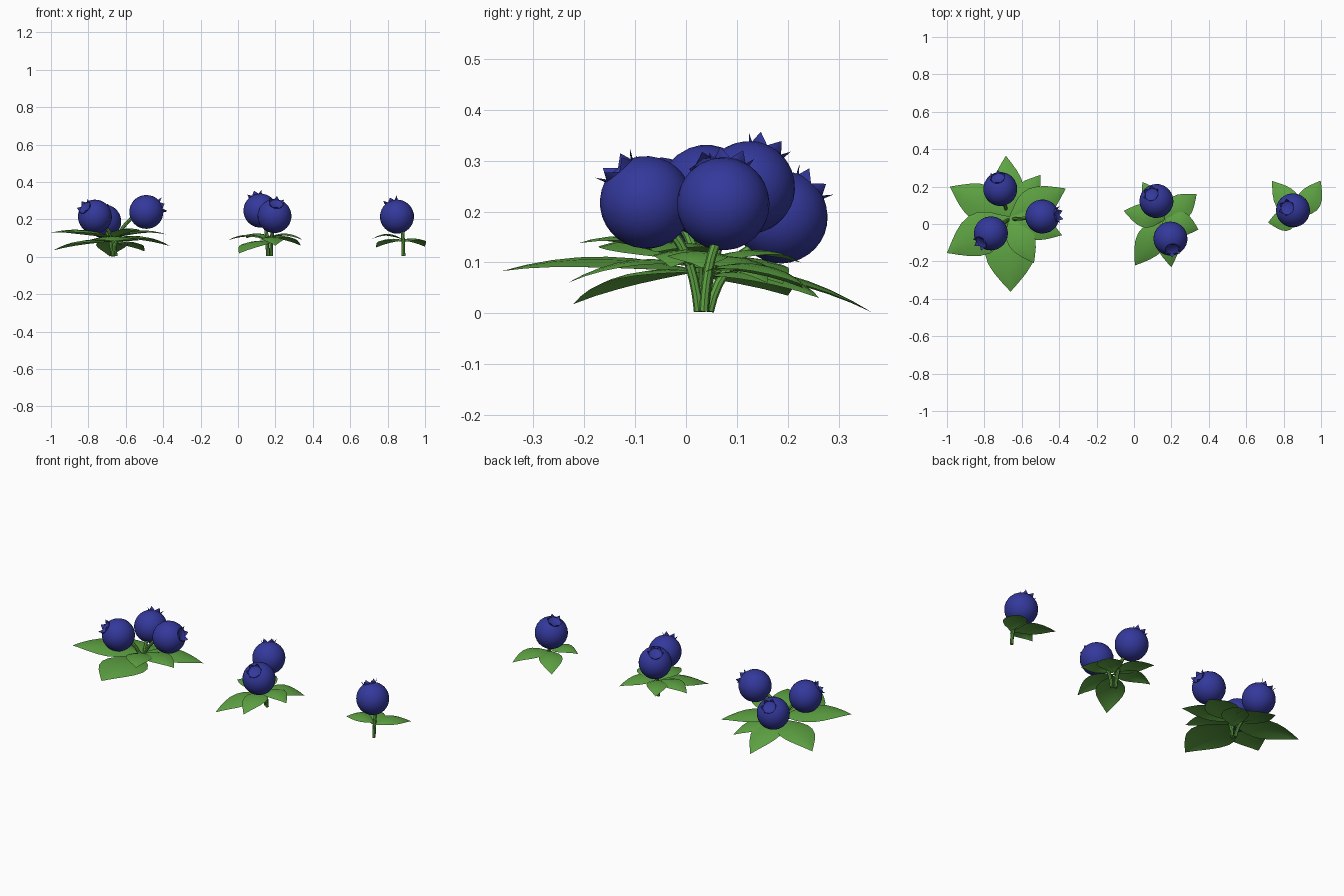
import bpy, bmesh, math
from mathutils import Vector

if "Cube" in bpy.data.objects:
    bpy.data.objects.remove(bpy.data.objects["Cube"])


def material(name, rgb):
    m = bpy.data.materials.new(name)
    m.diffuse_color = (*rgb, 1)
    m.use_nodes = True
    m.node_tree.nodes["Principled BSDF"].inputs["Base Color"].default_value = m.diffuse_color
    return m


BLUE = material("berry_blue", (0.034, 0.04, 0.33))
GREEN = material("leaf_green", (0.11, 0.36, 0.055))


def finish(bm, name, mat, angle=40):
    me = bpy.data.meshes.new(name)
    bm.to_mesh(me)
    bm.free()
    ob = bpy.data.objects.new(name, me)
    bpy.context.collection.objects.link(ob)
    me.materials.append(mat)
    bpy.ops.object.select_all(action='DESELECT')
    ob.select_set(True)
    bpy.context.view_layer.objects.active = ob
    bpy.ops.object.shade_smooth_by_angle(angle=math.radians(angle))
    return ob


# Berry: lathed ball with a shallow dimple and a zigzag crown
def berry(name, centre, axis, r=0.091, segs=24):
    bm = bmesh.new()
    a0 = math.asin(0.036 / r)
    prof = [(r * math.sin(a), r * math.cos(a))
            for a in [a0 + (math.pi - a0) * i / 14 for i in range(14)]]
    prof = [(0.025, r * 0.84)] + prof
    rings = [[bm.verts.new((p * math.cos(2 * math.pi * k / segs),
                            p * math.sin(2 * math.pi * k / segs), z))
              for k in range(segs)] for p, z in prof]
    for a, b in zip(rings, rings[1:]):
        for k in range(segs):
            j = (k + 1) % segs
            bm.faces.new((a[k], b[k], b[j], a[j]))
    bm.faces.new(rings[0])
    tail = bm.verts.new((0, 0, -r))
    for k in range(segs):
        bm.faces.new((rings[-1][k], tail, rings[-1][(k + 1) % segs]))
    # crown teeth
    for k in range(0, segs, 4):
        base = [rings[1][(k + i) % segs] for i in (0, 1, 2, 3, 4)]
        ang = 2 * math.pi * (k + 2) / segs
        tip = bm.verts.new((0.045 * math.cos(ang), 0.045 * math.sin(ang), r * 1.13))
        low = [bm.verts.new(v.co) for v in base]
        for p, q in zip(low, low[1:]):
            bm.faces.new((p, q, tip))
    rot = Vector((0, 0, 1)).rotation_difference(Vector(axis)).to_matrix()
    for v in bm.verts:
        v.co = rot @ v.co + Vector(centre)
    finish(bm, name, BLUE)


# Leaf: arched pointed blade with slightly drooping edges
SHAPE = [(0, .06), (.1, .35), (.22, .72), (.35, .95), (.48, 1), (.62, .88),
         (.75, .64), (.88, .32), (1, .0)]


def leaf(name, base, tip, width, arch=0.03):
    bm = bmesh.new()
    b, e = Vector(base), Vector(tip)
    d = e - b
    side = Vector((-d.y, d.x, 0)).normalized()
    rows = []
    for t, w in SHAPE:
        p = b + d * t + Vector((0, 0, 4 * arch * t * (1 - t)))
        if w == 0:
            rows.append([bm.verts.new(p)])
            continue
        rows.append([bm.verts.new(p + side * (s * w * width / 2)
                                  - Vector((0, 0, s * s * w * width * 0.08)))
                     for s in (-1, -0.5, 0, 0.5, 1)])
    for a, c in zip(rows, rows[1:]):
        for i in range(4):
            if len(c) == 1:
                bm.faces.new((a[i], c[0], a[i + 1]))
            else:
                bm.faces.new((a[i], c[i], c[i + 1], a[i + 1]))
    finish(bm, name, GREEN, 60)


# Stem: thin tube bending from the ground to the underside of a berry
def stem(name, root, end, r=0.0095, segs=8):
    bm = bmesh.new()
    p0, p2 = Vector(root), Vector(end)
    p1 = Vector((p0.x * .8 + p2.x * .2, p0.y * .8 + p2.y * .2, p2.z * 0.7))
    rings = []
    for i in range(7):
        t = i / 6
        p = p0 * (1 - t) ** 2 + p1 * 2 * t * (1 - t) + p2 * t * t
        d = (p1 - p0) * (1 - t) + (p2 - p1) * t
        q = Vector((0, 0, 1)).rotation_difference(d)
        rings.append([bm.verts.new(p + q @ Vector((r * math.cos(2 * math.pi * k / segs),
                                                   r * math.sin(2 * math.pi * k / segs), 0)))
                      for k in range(segs)])
    for a, b in zip(rings, rings[1:]):
        for k in range(segs):
            j = (k + 1) % segs
            bm.faces.new((a[k], a[j], b[j], b[k]))
    bm.faces.new(rings[0][::-1])
    bm.faces.new(rings[-1])
    finish(bm, name, GREEN)


# Each plant: root, berries (centre, crown direction), leaves (base z, tip, width)
PLANTS = {
    "large": ((-0.665, 0.035), [
        ((-0.765, -0.05, 0.215), (-.55, -.5, .5)),
        ((-0.715, 0.187, 0.189), (-.15, .65, .7)),
        ((-0.49, 0.04, 0.24), (.85, .1, .35))], [
        (.08, (-0.985, 0.20, 0.035), .20), (.09, (-0.685, 0.365, 0.002), .17),
        (.07, (-0.50, 0.262, 0.03), .15), (.10, (-0.365, 0.19, 0.058), .18),
        (.10, (-0.385, -0.06, 0.12), .15), (.10, (-0.535, -0.21, 0.138), .15),
        (.08, (-0.66, -0.362, 0.083), .27), (.10, (-1.0, -0.155, 0.128), .23)]),
    "medium": ((0.165, 0.025), [
        ((0.195, -0.078, 0.218), (.1, -.6, .7)),
        ((0.12, 0.123, 0.247), (-.3, .4, .85))], [
        (.09, (-0.055, 0.07, 0.088), .13), (.09, (0.045, 0.225, 0.10), .12),
        (.10, (0.335, 0.16, 0.06), .14), (.10, (0.345, -0.03, 0.09), .13),
        (.09, (0.20, -0.232, 0.06), .13), (.08, (0.005, -0.222, 0.018), .16)]),
    "small": ((0.885, 0.035), [
        ((0.85, 0.073, 0.215), (-.35, .15, .9))], [
        (.08, (0.738, 0.23, 0.05), .13), (.08, (0.998, 0.232, 0.055), .13),
        (.09, (0.717, 0.008, 0.095), .12)]),
}

for plant, ((rx, ry), berries, leaves) in PLANTS.items():
    for i, (c, axis) in enumerate(berries):
        berry(f"{plant}_berry_{i + 1}", c, axis)
        ang = 2 * math.pi * i / 3
        off = 0.012 if len(berries) > 1 else 0
        back = Vector(c) - Vector(axis).normalized() * 0.08
        stem(f"{plant}_stem_{i + 1}",
             (rx + off * math.cos(ang), ry + off * math.sin(ang), 0.004), back)
    for i, (z, tip, w) in enumerate(leaves):
        leaf(f"{plant}_leaf_{i + 1}", (rx, ry, z), tip, w)
